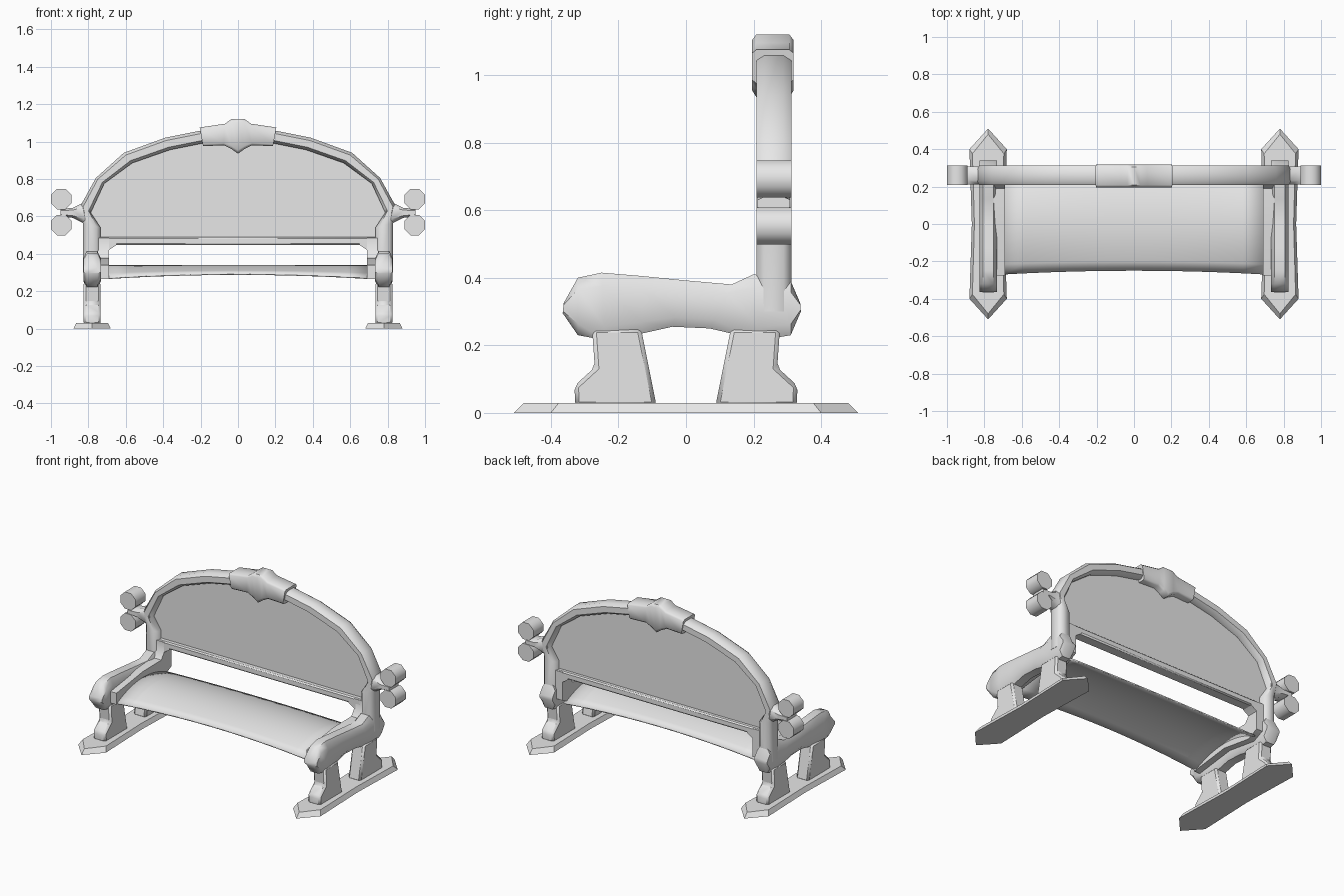
import bpy, bmesh, math

if "Cube" in bpy.data.objects:
    bpy.data.objects.remove(bpy.data.objects["Cube"], do_unlink=True)

# One plain stone grey for the whole bench
grey = bpy.data.materials.new("light_grey")
grey.use_nodes = True
grey.diffuse_color = (0.8, 0.8, 0.8, 1)
grey.node_tree.nodes["Principled BSDF"].inputs["Base Color"].default_value = (0.8, 0.8, 0.8, 1)


def finish(name, bm, mirror=False, bevel=0, angle=50):
    bmesh.ops.recalc_face_normals(bm, faces=bm.faces[:])
    me = bpy.data.meshes.new(name)
    bm.to_mesh(me)
    bm.free()
    me.materials.append(grey)
    me.shade_smooth()
    me.set_sharp_from_angle(angle=math.radians(angle))
    ob = bpy.data.objects.new(name, me)
    bpy.context.collection.objects.link(ob)
    if bevel:
        mod = ob.modifiers.new("Bevel", "BEVEL")
        mod.width = bevel
        mod.segments = 1
    if mirror:
        mod = ob.modifiers.new("Mirror", "MIRROR")
        mod.use_mirror_merge = False
    return ob


def place(plane, a, b, depth):
    """Point from 2D profile coordinates and a depth along the third axis."""
    return {"xz": (a, depth, b), "yz": (depth, a, b), "xy": (a, b, depth)}[plane]


def loft(bm, rings):
    """Skin closed rings of points and cap both ends."""
    rows = [[bm.verts.new(p) for p in ring] for ring in rings]
    n = len(rows[0])
    for r, s in zip(rows, rows[1:]):
        for i in range(n):
            j = (i + 1) % n
            bm.faces.new((r[i], r[j], s[j], s[i]))
    bm.faces.new(rows[0])
    bm.faces.new(rows[-1])


def prism(name, plane, pts, d0, d1, mirror=False, bevel=0):
    bm = bmesh.new()
    loft(bm, [[place(plane, a, b, d) for a, b in pts] for d in (d0, d1)])
    return finish(name, bm, mirror, bevel)


def sweep(name, plane, pairs, centre, half, soft=0.45, mirror=False):
    """Rounded bar whose width runs between the two points of each pair."""
    k = 1 - soft
    octagon = [(1, k), (k, 1), (-k, 1), (-1, k), (-1, -k), (-k, -1), (k, -1), (1, -k)]
    rings = []
    for (a0, b0), (a1, b1) in pairs:
        rings.append([place(plane, (a0 + a1) / 2 + u * (a1 - a0) / 2,
                            (b0 + b1) / 2 + u * (b1 - b0) / 2,
                            centre + v * half) for u, v in octagon])
    bm = bmesh.new()
    loft(bm, rings)
    return finish(name, bm, mirror)


SIDE = 0.78    # middle of each end support
BACK = 0.26    # middle of the backrest

# Pointed foot plates with sloping rims
quarter = [(0, 0.51), (0.1, 0.4), (0.087, 0)]
right = quarter + [(x, -y) for x, y in quarter[1::-1]]
outline = right + [(-x, y) for x, y in right[-2:0:-1]]
bm = bmesh.new()
loft(bm, [[(SIDE + x * s, y * t, z) for x, y in outline]
          for s, t, z in ((1, 1, 0), (0.84, 0.94, 0.03))])
finish("foot_plates", bm, mirror=True, angle=25)

# Stepped legs, front and back
leg = [(0.087, 0.02), (0.328, 0.02), (0.33, 0.08), (0.27, 0.135),
       (0.278, 0.25), (0.133, 0.25)]
for label, s in (("front", -1), ("back", 1)):
    prism(label + "_legs", "yz", [(s * y, z) for y, z in leg],
          SIDE - 0.045, SIDE + 0.045, mirror=True, bevel=0.012)

# Thick rounded side arms
arm = [((-0.365, 0.295), (-0.362, 0.325)), ((-0.32, 0.23), (-0.32, 0.4)),
       ((-0.24, 0.215), (-0.25, 0.415)), ((-0.13, 0.235), (-0.13, 0.405)),
       ((-0.04, 0.255), (0, 0.392)), ((0.07, 0.25), (0.135, 0.38)),
       ((0.22, 0.215), (0.2, 0.41)), ((0.31, 0.23), (0.31, 0.39)),
       ((0.34, 0.3), (0.338, 0.325))]
sweep("side_arms", "yz", arm, SIDE, 0.047, soft=0.4, mirror=True)

# Inner brackets that hold the seat and the lower rail
bracket = [(-0.275, 0.265), (-0.275, 0.34), (0, 0.378), (0.19, 0.38), (0.22, 0.42),
           (0.22, 0.485), (0.295, 0.485), (0.295, 0.3), (0.22, 0.265), (0, 0.3)]
prism("seat_brackets", "yz", bracket, 0.69, 0.75, mirror=True)
prism("rail_corners", "xz", [(0.70, 0.41), (0.69, 0.42), (0.65, 0.446), (0.65, 0.46), (0.70, 0.46)],
      0.22, 0.295, mirror=True)

# Arched seat, slightly narrower in the middle
COLS, ROWS = 12, 10
bm = bmesh.new()
grid = []
for i in range(COLS + 1):
    u = 2 * i / COLS - 1
    sag = 1 - u * u
    row = []
    for j in range(ROWS + 1):
        t = 2 * j / ROWS - 1
        row.append(bm.verts.new((0.7 * u, 0.27 * t * (1 - 0.075 * sag),
                                 0.34 - 0.068 * t * t * (1 - 0.33 * sag))))
    grid.append(row)
for a, b in zip(grid, grid[1:]):
    for j in range(ROWS):
        bm.faces.new((a[j], b[j], b[j + 1], a[j + 1]))
seat = finish("seat", bm)
mod = seat.modifiers.new("Thickness", "SOLIDIFY")
mod.thickness = 0.008
mod.offset = -1

# Posts that flow into the arched top of the backrest
arch = [((0.735, 0.3), (0.828, 0.3)), ((0.735, 0.54), (0.83, 0.565)),
        ((0.787, 0.62), (0.84, 0.66)), ((0.715, 0.775), (0.76, 0.805)),
        ((0.565, 0.885), (0.61, 0.94)), ((0.365, 0.955), (0.39, 1.02)),
        ((0.18, 0.992), (0.19, 1.06)), ((0, 1.0), (0, 1.07))]
sweep("back_frame", "xz", arch, BACK, 0.052, mirror=True)

# Flat back panel inside the arch
half = [(0.74, 0.475)] + [(p[0] + 0.005, p[1] + 0.005) for p, q in arch[1:-1]]
prism("back_panel", "xz", half + [(-x, z) for x, z in reversed(half)], 0.252, 0.268)

# Lower rail of the backrest
prism("lower_rail", "xz", [(-0.74, 0.446), (0.74, 0.446), (0.74, 0.49), (-0.74, 0.49)],
      0.22, 0.295, bevel=0.008)

# Scroll stalks and eight-sided scroll ends
stalk = [((0.79, 0.55), (0.79, 0.69)), ((0.83, 0.565), (0.83, 0.672)),
         ((0.885, 0.592), (0.885, 0.645)), ((0.95, 0.6), (0.95, 0.64))]
sweep("scroll_stalks", "xz", stalk, BACK, 0.048, mirror=True)
for label, z in (("upper", 0.692), ("lower", 0.553)):
    ring = [(0.945 + 0.0595 * math.cos((k + 0.5) * math.pi / 4),
             z + 0.0595 * math.sin((k + 0.5) * math.pi / 4)) for k in range(8)]
    prism(label + "_scrolls", "xz", ring, BACK - 0.052, BACK + 0.052, mirror=True)

# Carved crest at the top of the arch
wing = [((0.187, 0.975), (0.205, 1.075)), ((0.075, 0.98), (0.07, 1.095)),
        ((0.035, 0.96), (0.035, 1.12))]
crest = wing + [((0, 0.935), (0, 1.12))]
crest += [((-p[0], p[1]), (-q[0], q[1])) for p, q in reversed(wing)]
sweep("crest", "xz", crest, BACK - 0.003, 0.061, soft=0.2)
